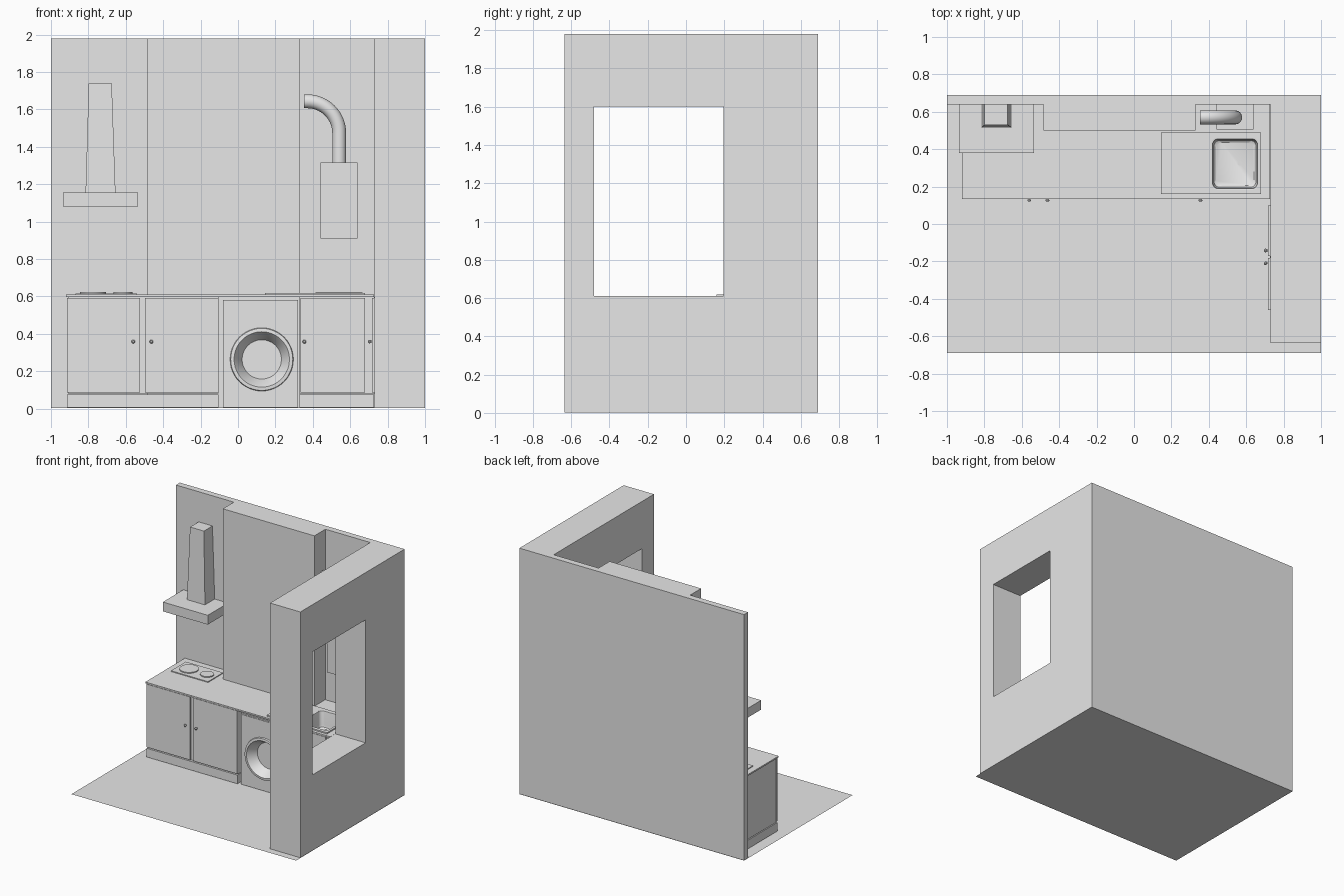
import bpy, bmesh, math

if "Cube" in bpy.data.objects:
    bpy.data.objects.remove(bpy.data.objects["Cube"])

grey = bpy.data.materials.new("plain grey")
grey.diffuse_color = (0.8, 0.8, 0.8, 1)
grey.use_nodes = True
grey.node_tree.nodes["Principled BSDF"].inputs["Base Color"].default_value = grey.diffuse_color


def finish(name, bm, smooth=False):
    bmesh.ops.recalc_face_normals(bm, faces=bm.faces)
    me = bpy.data.meshes.new(name)
    bm.to_mesh(me)
    bm.free()
    ob = bpy.data.objects.new(name, me)
    bpy.context.collection.objects.link(ob)
    me.materials.append(grey)
    if smooth:
        bpy.ops.object.select_all(action='DESELECT')
        bpy.context.view_layer.objects.active = ob
        ob.select_set(True)
        bpy.ops.object.shade_smooth_by_angle(angle=math.radians(35))
    return ob


def loft(name, rings, cap_start=True, cap_end=True, smooth=False):
    """Skin a list of closed rings with equal point counts."""
    bm = bmesh.new()
    vs = [[bm.verts.new(p) for p in r] for r in rings]
    n = len(vs[0])
    for a, b in zip(vs, vs[1:]):
        for i in range(n):
            j = (i + 1) % n
            bm.faces.new((a[i], a[j], b[j], b[i]))
    if cap_start:
        bm.faces.new(vs[0])
    if cap_end:
        bm.faces.new(vs[-1])
    return finish(name, bm, smooth)


def rect(x0, x1, y0, y1, z):
    return [(x0, y0, z), (x1, y0, z), (x1, y1, z), (x0, y1, z)]


def box(name, x0, x1, y0, y1, z0, z1):
    return loft(name, [rect(x0, x1, y0, y1, z0), rect(x0, x1, y0, y1, z1)])


def round_rect(x0, x1, y0, y1, z, r, seg=6):
    pts = []
    for k, (cx, cy) in enumerate([(x1 - r, y1 - r), (x0 + r, y1 - r),
                                  (x0 + r, y0 + r), (x1 - r, y0 + r)]):
        for i in range(seg + 1):
            a = math.pi / 2 * (k + i / seg)
            pts.append((cx + r * math.cos(a), cy + r * math.sin(a), z))
    return pts


def circle(c, r, axis, n=32):
    out = []
    for i in range(n):
        u, v = r * math.cos(2 * math.pi * i / n), r * math.sin(2 * math.pi * i / n)
        d = {'x': (0, u, v), 'y': (u, 0, v), 'z': (u, v, 0)}[axis]
        out.append(tuple(p + q for p, q in zip(c, d)))
    return out


def cut(cutter, *targets):
    for t in targets:
        m = t.modifiers.new("cut", 'BOOLEAN')
        m.object = cutter
        m.solver = 'EXACT'
        bpy.context.view_layer.objects.active = t
        bpy.ops.object.modifier_apply(modifier=m.name)
    bpy.data.objects.remove(cutter)


def knob(name, x, y, z, axis):
    """Small round knob pointing to -x or -y."""
    rings = []
    for d, r in [(0, .005), (.008, .005), (.011, .010), (.016, .010), (.021, .005)]:
        c = (x - d, y, z) if axis == 'x' else (x, y - d, z)
        rings.append(circle(c, r, axis, 12))
    loft(name, rings, smooth=True)


# Floor sheet
bm = bmesh.new()
bm.faces.new([bm.verts.new(p) for p in rect(-1, 1, -.69, .69, 0)])
finish("floor", bm)

# Walls in one extruded plan, with chimney breast and window opening
plan = [(-1, .69), (-1, .64), (-.485, .64), (-.485, .5), (.33, .5), (.33, .64),
        (.73, .64), (.73, -.635), (1, -.635), (1, .69)]
walls = loft("walls", [[(x, y, z) for x, y in plan] for z in (0.002, 1.98)])
cut(box("window_cutter", .6, 1.2, -.48, .195, .61, 1.6), walls)

# Worktop and cabinets
worktop = box("worktop", -.92, .728, .135, .638, .597, .609)
box("left_cabinet", -.91, -.105, .155, .636, .08, .597)
box("left_plinth", -.913, -.105, .142, .62, .005, .075)
right_cabinet = box("right_cabinet", .33, .728, .155, .636, .08, .597)
box("right_plinth", .33, .728, .142, .62, .005, .075)
for i, (x0, x1, kx) in enumerate([(-.913, -.525, -.56), (-.498, -.105, -.463), (.335, .68, .355)]):
    box(f"cabinet_door_{i + 1}", x0, x1, .14, .155, .085, .592)
    knob(f"cabinet_knob_{i + 1}", kx, .14, .358, 'y')

# Cupboard doors on the wall below the window
box("side_cupboard", .726, .74, -.46, .1, .08, .597)
for i, (y0, y1, ky) in enumerate([(-.172, .1, -.142), (-.46, -.182, -.21)]):
    box(f"side_door_{i + 1}", .717, .728, y0, y1, .085, .592)
    knob(f"side_knob_{i + 1}", .717, ky, .358, 'x')

# Washing machine with recessed round door and drawer panel
washer = box("washing_machine", -.08, .32, .152, .62, .005, .58)
wx, wz = .127, .263
cut(loft("drum_cutter", [circle((wx, y, wz), .146, 'y', 48) for y in (.1, .27)]), washer)
loft("washer_door_ring",
     [circle((wx, y, wz), r, 'y', 48) for y, r in
      [(.155, .170), (.140, .166), (.138, .148), (.145, .142), (.215, .105)]],
     cap_start=False, smooth=True)
box("washer_drawer", -.07, .31, .148, .153, .515, .57)

# Hob with two plates
box("hob", -.87, -.54, .39, .58, .608, .616)
for nm, x, r in [("large_plate", -.775, .07), ("small_plate", -.615, .05)]:
    loft(nm, [circle((x, .485, z), r, 'z') for z in (.614, .624)], smooth=True)

# Sink tray with drainer, bowl and drain
tray = box("sink_tray", .145, .68, .16, .49, .608, .619)
cut(loft("bowl_cutter", [round_rect(.418, .662, .187, .457, z, .03) for z in (.46, .7)]),
    tray, worktop, right_cabinet)
bowl = []
for inset, z in [(-.004, .6195), (.002, .6185), (.004, .612), (.006, .51), (.010, .493), (.02, .485)]:
    bowl.append(round_rect(.418 + inset, .662 - inset, .187 + inset, .457 - inset, z, .03))
loft("sink_bowl", bowl, cap_start=False, smooth=True)
loft("sink_drain", [circle((.565, .325, z), .013, 'z', 20) for z in (.484, .488)])

# Cooker hood with tapered flue
box("hood", -.935, -.535, .38, .639, 1.08, 1.155)
loft("hood_flue", [rect(-.815, -.655, .515, .639, 1.155), rect(-.798, -.675, .53, .639, 1.738)])

# Boiler and bent exhaust pipe
box("boiler", .44, .64, .505, .638, .91, 1.315)
R, cx, cz = .17, .371, 1.473
path = [(cx + R, 1.31, 0)]
path += [(cx + R * math.cos(a), cz + R * math.sin(a), a)
         for a in (math.pi / 2 * i / 14 for i in range(15))]
path.append((.352, cz + R, math.pi / 2))
pipe = []
for x, z, a in path:
    ring = []
    for i in range(32):
        t = 2 * math.pi * i / 32
        u, v = .037 * math.cos(t), .037 * math.sin(t)
        ring.append((x + u * math.cos(a), .57 + v, z + u * math.sin(a)))
    pipe.append(ring)
loft("exhaust_pipe", pipe, smooth=True)
